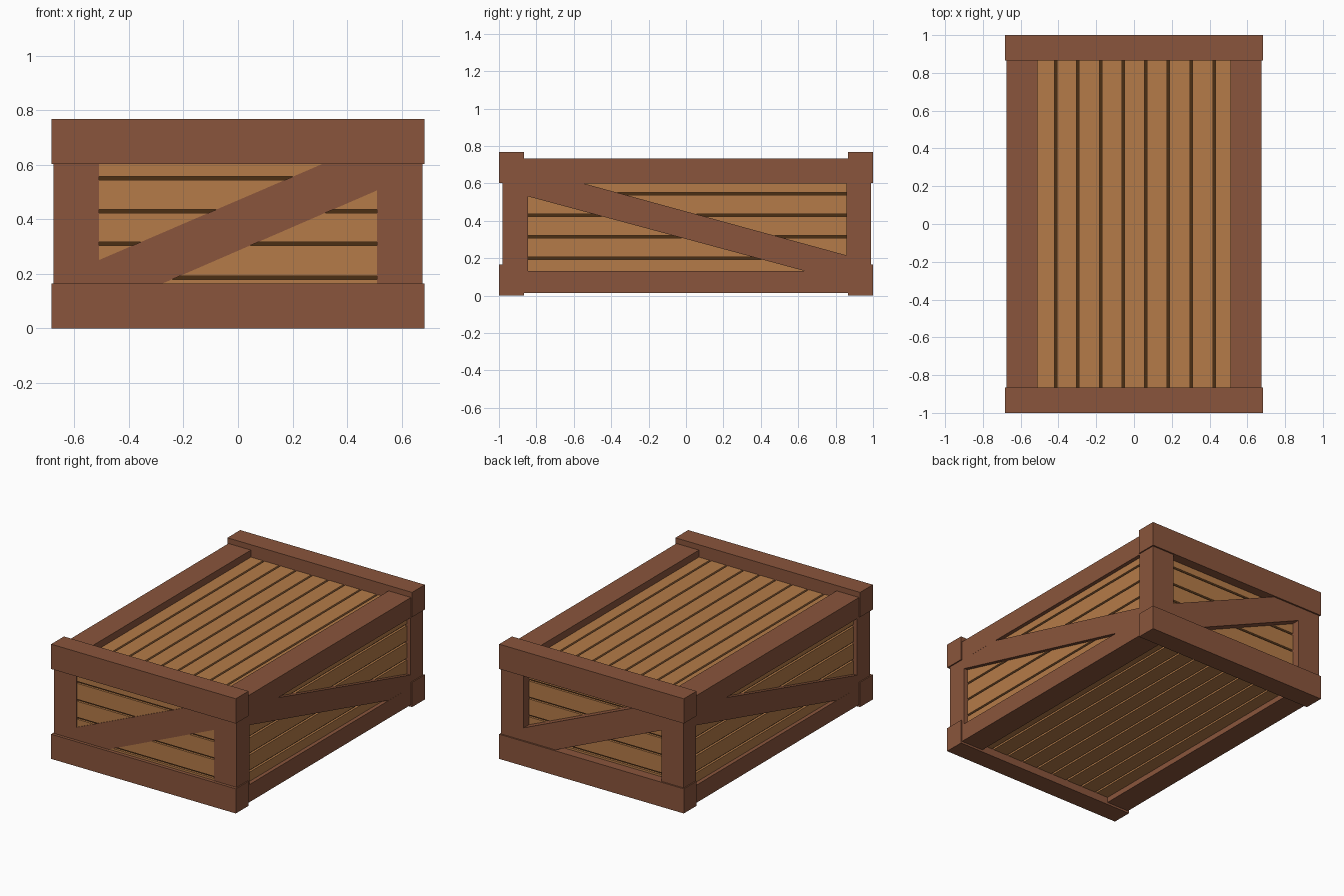
import bpy, bmesh, math
from mathutils import Matrix

if "Cube" in bpy.data.objects:
    bpy.data.objects.remove(bpy.data.objects["Cube"])


def mat(name, rgb):
    m = bpy.data.materials.new(name)
    m.diffuse_color = (*rgb, 1)
    m.use_nodes = True
    m.node_tree.nodes["Principled BSDF"].inputs["Base Color"].default_value = m.diffuse_color
    return m


FRAME = mat("frame wood", (0.254, 0.091, 0.045))
PLANK = mat("plank wood", (0.462, 0.198, 0.065))
GAP = mat("dark gap", (0.07, 0.028, 0.007))


def finish(name, bm, m):
    me = bpy.data.meshes.new(name)
    bmesh.ops.recalc_face_normals(bm, faces=bm.faces)
    bm.to_mesh(me)
    bm.free()
    me.materials.append(m)
    ob = bpy.data.objects.new(name, me)
    bpy.context.collection.objects.link(ob)
    return ob


def box(name, x, y, z, m):
    bm = bmesh.new()
    bmesh.ops.create_cube(bm, size=1)
    for v in bm.verts:
        v.co = [r[0] + (c + 0.5) * (r[1] - r[0]) for c, r in zip(v.co, (x, y, z))]
    return finish(name, bm, m)


def brace(name, outline, depth, place, turn):
    """Extrude a 2D outline; place(u, depth, z) maps it onto a wall."""
    bm = bmesh.new()
    f = bm.faces.new([bm.verts.new(place(u, depth[0], z)) for u, z in outline])
    ext = bmesh.ops.extrude_face_region(bm, geom=[f])
    shift = place(0, depth[1] - depth[0], 0)
    bmesh.ops.translate(bm, vec=shift, verts=[g for g in ext["geom"] if isinstance(g, bmesh.types.BMVert)])
    bmesh.ops.rotate(bm, verts=bm.verts, matrix=Matrix.Rotation(turn, 3, "Z"))
    return finish(name, bm, m=FRAME)


def spans(lo, hi, cuts, gap=0.013):
    edges = [lo] + [c + s * gap / 2 for c in cuts for s in (-1, 1)] + [hi]
    return list(zip(edges[::2], edges[1::2]))


# Planked inner box: dark core with planks on all six sides
X, Y0, Y1, Z0, Z1, T = 0.65, -0.976, 0.935, 0.05, 0.685, 0.015
box("core", (-X + T, X - T), (Y0 + T, Y1 - T), (Z0 + T, Z1 - T), GAP)
for lo, hi in spans(-X, X, [-0.535, -0.415, -0.297, -0.177, -0.058, 0.062, 0.182, 0.303, 0.425, 0.545]):
    box("top_plank", (lo, hi), (Y0, Y1), (Z1 - T, Z1), PLANK)
    box("bottom_plank", (lo, hi), (Y0, Y1), (Z0, Z0 + T), PLANK)
for lo, hi in spans(Z0 + T, Z1 - T, [0.185, 0.31, 0.43, 0.55]):
    box("front_plank", (-X + T, X - T), (Y0, Y0 + T), (lo, hi), PLANK)
    box("back_plank", (-X + T, X - T), (Y1 - T, Y1), (lo, hi), PLANK)
for lo, hi in spans(Z0 + T, Z1 - T, [0.2, 0.315, 0.43, 0.545]):
    for s in (-1, 1):
        box("side_plank", sorted((s * X, s * (X - T))), (Y0, Y1), (lo, hi), PLANK)

# Heavy end rails, front and back
for y in ((-1, -0.865), (0.865, 1)):
    for z in ((0, 0.165), (0.602, 0.768)):
        box("end_rail", (-0.684, 0.684), y, z, FRAME)

# Corner posts and long side rails
for s in (-1, 1):
    x = sorted((s * 0.51, s * 0.676))
    for y in ((-0.98, -0.845), (0.858, 0.99)):
        box("corner_post", x, y, (0.16, 0.607), FRAME)
        # short post shoulders closing the side windows beside the rails
        box("post_shoulder", x, y, (0.13, 0.61), FRAME)
    for z in ((0.014, 0.132), (0.598, 0.732)):
        box("side_rail", x, (-0.87, 0.87), z, FRAME)

# Diagonal braces: same shape turned half round for the opposite wall
end_shape = [(-0.515, 0.248), (0.315, 0.605), (0.515, 0.605), (0.515, 0.508), (-0.28, 0.163), (-0.515, 0.163)]
side_shape = [(-0.87, 0.537), (0.64, 0.13), (0.87, 0.13), (0.87, 0.212), (-0.55, 0.6), (-0.87, 0.6)]
for name, d, turn in (("front", (0.97, 0.98), 0), ("back", (0.92, 0.989), math.pi)):
    brace(name + "_brace", end_shape, d, lambda u, k, z: (u, -k, z), turn)
for name, turn in (("right", 0), ("left", math.pi)):
    brace(name + "_brace", side_shape, (0.64, 0.6755), lambda u, k, z: (k, u, z), turn)
